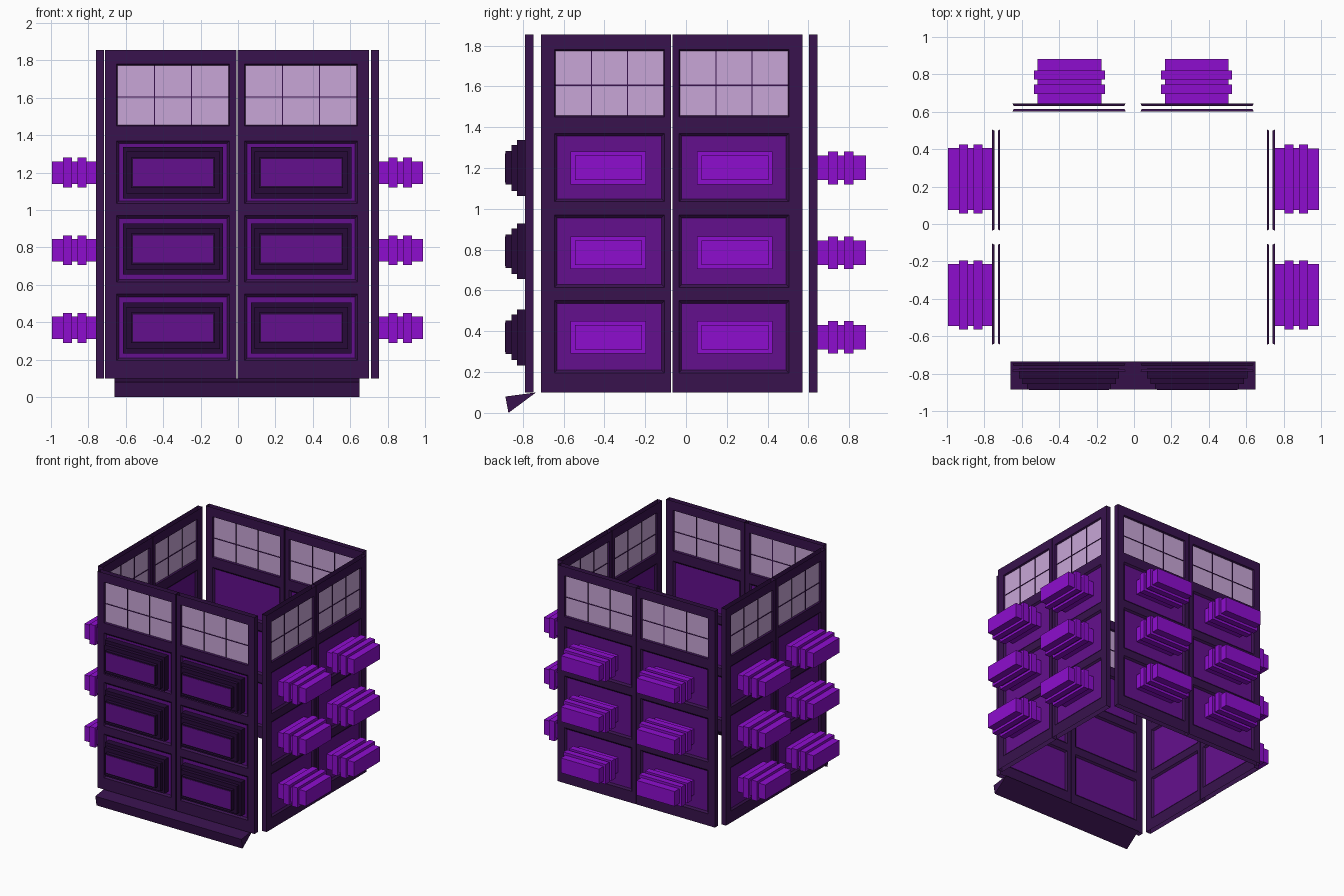
import bpy, bmesh, math
from mathutils import Matrix, Vector

if "Cube" in bpy.data.objects:
    bpy.data.objects.remove(bpy.data.objects["Cube"])


def material(name, rgb):
    m = bpy.data.materials.new(name)
    m.diffuse_color = (*rgb, 1)
    m.use_nodes = True
    m.node_tree.nodes["Principled BSDF"].inputs["Base Color"].default_value = m.diffuse_color
    return m


FRAME = material("dark plum frame", (0.04, 0.006, 0.075))
PANEL = material("purple panel", (0.127, 0.005, 0.27))
BRIGHT = material("bright violet", (0.27, 0.004, 0.62))
GLASS = material("lilac glass", (0.58, 0.38, 0.68))
SHADE = material("deep plum step", (0.02, 0.003, 0.04))

THICK = 0.042
BOTTOM, TOP = 0.10, 1.855
ROWS = [(0.195, 0.55), (0.615, 0.97), (1.035, 1.37)]
WINDOW = (1.45, 1.78)


def finish(bm, name, mats, matrix):
    me = bpy.data.meshes.new(name)
    bm.to_mesh(me)
    bm.free()
    for m in mats:
        me.materials.append(m)
    ob = bpy.data.objects.new(name, me)
    ob.matrix_world = matrix
    bpy.context.collection.objects.link(ob)
    return ob


def quad(bm, pts, mat=0, flip=False):
    vs = [bm.verts.new(p) for p in pts]
    f = bm.faces.new(vs[::-1] if flip else vs)
    f.material_index = mat


def box(bm, x0, x1, y0, y1, z0, z1, mat=0):
    m = Matrix.Translation(((x0 + x1) / 2, (y0 + y1) / 2, (z0 + z1) / 2))
    m = m @ Matrix.Diagonal((x1 - x0, y1 - y0, z1 - z0, 1))
    r = bmesh.ops.create_cube(bm, size=1, matrix=m)
    for f in {f for v in r["verts"] for f in v.link_faces}:
        f.material_index = mat


def ring(bm, a, b, ya, yb, mat, flip):
    """Sloped border between rectangle a (at depth ya) and rectangle b (at yb)."""
    def corners(r, y):
        return [(r[0], y, r[2]), (r[1], y, r[2]), (r[1], y, r[3]), (r[0], y, r[3])]
    p, q = corners(a, ya), corners(b, yb)
    for i in range(4):
        j = (i + 1) % 4
        quad(bm, [p[i], p[j], q[j], q[i]], mat, flip)


def skin(bm, u0, u1, a, b, y, inward, flip):
    """One face of a door leaf: flat frame with recessed panels and a window."""
    us = [u0, a, b, u1]
    zs = [BOTTOM] + [z for r in ROWS + [WINDOW] for z in r] + [TOP]
    for i in range(3):
        for k in range(len(zs) - 1):
            r = (us[i], us[i + 1], zs[k], zs[k + 1])
            if not (i == 1 and k % 2):
                quad(bm, [(r[0], y, r[2]), (r[1], y, r[2]), (r[1], y, r[3]), (r[0], y, r[3])], 0, flip)
                continue
            win = zs[k] == WINDOW[0]
            w = 0.006 if win else 0.014
            s = (r[0] + w, r[1] - w, r[2] + w, r[3] - w)
            yb = y + inward * 0.012
            ring(bm, r, s, y, yb, 0, flip)
            quad(bm, [(s[0], yb, s[2]), (s[1], yb, s[2]), (s[1], yb, s[3]), (s[0], yb, s[3])],
                 2 if win else 1, flip)
            if win:  # thin glazing bars
                lo, hi = sorted((yb, yb - inward * 0.004))
                for t in (1 / 3, 2 / 3):
                    c = s[0] + (s[1] - s[0]) * t
                    box(bm, c - 0.003, c + 0.003, lo, hi, s[2], s[3])
                c = s[2] + (s[3] - s[2]) * 0.47
                box(bm, s[0], s[1], lo, hi, c - 0.003, c + 0.003)


def wall(name, matrix, half, pa, pb):
    """Two door leaves; local -y is the outside."""
    h = THICK / 2
    for side, label in ((-1, "left"), (1, "right")):
        u0, u1 = sorted((side * 0.003, side * half))
        a, b = sorted((side * pa, side * pb))
        bm = bmesh.new()
        skin(bm, u0, u1, a, b, -h, 1, False)
        skin(bm, u0, u1, a, b, h, -1, True)
        for u, flip in ((u0, True), (u1, False)):
            quad(bm, [(u, -h, BOTTOM), (u, h, BOTTOM), (u, h, TOP), (u, -h, TOP)], 0, flip)
        bmesh.ops.remove_doubles(bm, verts=bm.verts, dist=0.0001)
        finish(bm, f"{name}_{label}_leaf", [FRAME, PANEL, GLASS], matrix)


def ribbed_blocks(name, matrix, centre, half):
    """Long blocks with two raised bands, sticking out of each panel."""
    for s in (-1, 1):
        for n, z in enumerate((0.37, 0.785, 1.20)):
            bm = bmesh.new()
            c = s * centre
            # (half-width, half-height, distance out from wall centre) along the block
            prof = [(0, 0.01), (0, 0.072), (1, 0.072), (1, 0.122), (0, 0.122),
                    (0, 0.150), (1, 0.150), (1, 0.198), (0, 0.198), (0, 0.258)]
            rects = []
            for big, d in prof:
                w = half - (0 if big else 0.02)
                t = 0.08 if big else 0.06
                rects.append(((c - w, c + w, z - t, z + t), -d))
            for (ra, ya), (rb, yb) in zip(rects, rects[1:]):
                ring(bm, ra, rb, ya, yb, 0, False)
            r, y = rects[-1]
            quad(bm, [(r[0], y, r[2]), (r[1], y, r[2]), (r[1], y, r[3]), (r[0], y, r[3])])
            bmesh.ops.remove_doubles(bm, verts=bm.verts, dist=0.0001)
            finish(bm, f"{name}_block_{n}_{'l' if s < 0 else 'r'}", [BRIGHT], matrix)


def place(x, y, deg):
    return Matrix.Translation((x, y, 0)) @ Matrix.Rotation(math.radians(deg), 4, "Z")


# Four walls of paired leaves
front = place(-0.005, -0.767, 0)
sides = [("right_wall", place(0.732, -0.07, 90), 0.64, 0.035, 0.575, 0.31, 0.185),
         ("back_wall", place(-0.005, 0.623, 180), 0.705, 0.04, 0.645, 0.34, 0.19),
         ("left_wall", place(-0.737, -0.07, -90), 0.64, 0.035, 0.575, 0.31, 0.185)]
wall("front_wall", front, 0.705, 0.04, 0.645)
for name, m, half, pa, pb, c, w in sides:
    wall(name, m, half, pa, pb)
    ribbed_blocks(name, m, c, w)

# Stepped raised panels on the front
for s in (-1, 1):
    for n, z in enumerate((0.37, 0.792, 1.20)):
        bm = bmesh.new()
        c = s * 0.3425
        steps = [(0.268, 0.137, 0.005, 0.060), (0.250, 0.112, 0.060, 0.088), (0.225, 0.082, 0.088, 0.117)]
        for w, t, d0, d1 in steps:
            box(bm, c - w, c + w, -d1, -d0, z - t, z + t, 0)
        # bright centre plate
        box(bm, c - 0.215, c + 0.215, -0.120, -0.116, z - 0.072, z + 0.072, 1)
        finish(bm, f"front_step_panel_{n}_{'l' if s < 0 else 'r'}", [SHADE, PANEL], front)

# Wedge-shaped threshold under the front wall
bm = bmesh.new()
tri = [(-0.735, 0.10), (-0.885, 0.08), (-0.87, 0.0)]
ends = [[bm.verts.new((x, y, z)) for y, z in tri] for x in (-0.66, 0.65)]
bm.faces.new(ends[0])
bm.faces.new(ends[1][::-1])
for i in range(3):
    j = (i + 1) % 3
    bm.faces.new([ends[0][i], ends[0][j], ends[1][j], ends[1][i]])
bmesh.ops.recalc_face_normals(bm, faces=bm.faces)
finish(bm, "front_threshold", [FRAME], Matrix.Identity(4))
